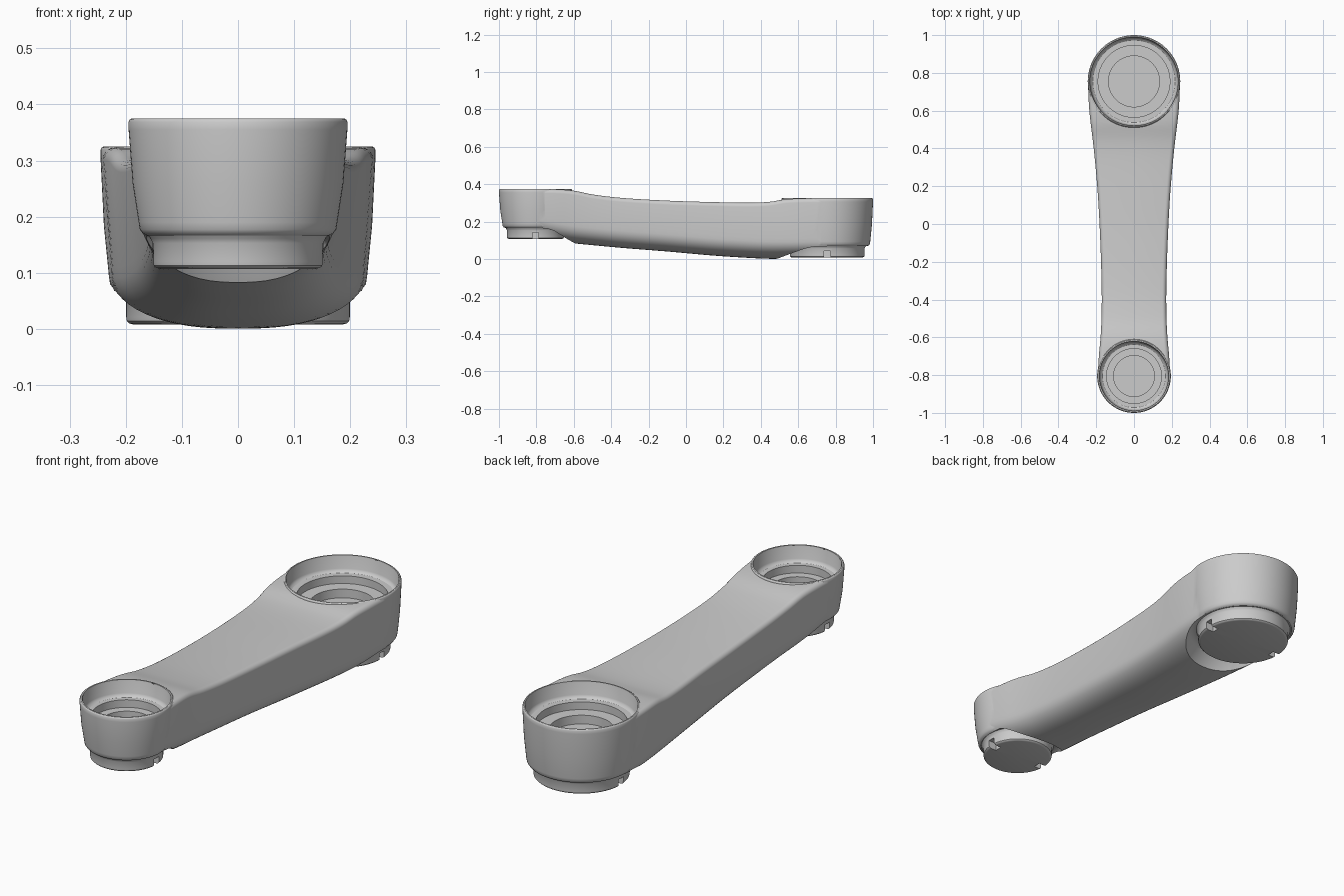
import bpy, bmesh, math

if "Cube" in bpy.data.objects:
    bpy.data.objects.remove(bpy.data.objects["Cube"])

grey = bpy.data.materials.new("light grey")
grey.diffuse_color = (0.6, 0.6, 0.6, 1)
grey.use_nodes = True
grey.node_tree.nodes["Principled BSDF"].inputs["Base Color"].default_value = grey.diffuse_color


def finish(name, bm):
    bmesh.ops.remove_doubles(bm, verts=bm.verts, dist=1e-6)
    bmesh.ops.recalc_face_normals(bm, faces=bm.faces)
    me = bpy.data.meshes.new(name)
    bm.to_mesh(me)
    bm.free()
    me.materials.append(grey)
    ob = bpy.data.objects.new(name, me)
    bpy.context.collection.objects.link(ob)
    return ob


def skin(bm, rings, closed):
    """Bridge rings of vertices with quads."""
    n = len(rings[0])
    count = len(rings) if closed else len(rings) - 1
    for i in range(count):
        a, b = rings[i], rings[(i + 1) % len(rings)]
        for j in range(n):
            k = (j + 1) % n
            bm.faces.new((a[j], a[k], b[k], b[j]))


def lathe(name, profile, y, seg=96):
    """Solid of revolution about a vertical axis at (0, y); ends are capped."""
    bm = bmesh.new()
    rings = [[bm.verts.new((r * math.cos(2 * math.pi * i / seg),
                            y + r * math.sin(2 * math.pi * i / seg), z))
              for i in range(seg)] for r, z in profile]
    skin(bm, rings, False)
    bm.faces.new(rings[0])
    bm.faces.new(rings[-1])
    return finish(name, bm)


def box(name, loc, size):
    bm = bmesh.new()
    bmesh.ops.create_cube(bm, size=1)
    for v in bm.verts:
        v.co = [l + c * s for l, c, s in zip(loc, v.co, size)]
    return finish(name, bm)


def boolean(ob, other, op):
    m = ob.modifiers.new("bool", "BOOLEAN")
    m.operation, m.object, m.solver = op, other, "EXACT"
    bpy.context.view_layer.objects.active = ob
    bpy.ops.object.modifier_apply(modifier=m.name)
    bpy.data.objects.remove(other)


def smooth(ob):
    bpy.ops.object.select_all(action="DESELECT")
    ob.select_set(True)
    bpy.context.view_layer.objects.active = ob
    bpy.ops.object.shade_smooth_by_angle(angle=math.radians(32))


# Arm stations: y, half width, top z, bottom z
stations = [(-0.805, .192, .374, .12), (-0.70, .186, .373, .10), (-0.60, .177, .365, .084),
            (-0.50, .172, .345, .074), (-0.35, .171, .327, .06), (-0.10, .178, .312, .04),
            (0.15, .191, .304, .018), (0.35, .208, .301, .005), (0.45, .219, .306, .001),
            (0.53, .229, .319, 0), (0.62, .238, .3235, 0), (0.755, .244, .324, 0)]


def sample(y):
    """Smooth interpolation of the stations."""
    i = max(k for k in range(len(stations) - 1) if stations[k][0] <= y + 1e-9)
    p = stations
    h = p[i + 1][0] - p[i][0]
    t = (y - p[i][0]) / h

    def slope(k, c):
        a, b = p[max(k - 1, 0)], p[min(k + 1, len(p) - 1)]
        return (b[c] - a[c]) / (b[0] - a[0])
    return [(2*t**3 - 3*t*t + 1) * p[i][c] + (t**3 - 2*t*t + t) * h * slope(i, c)
            + (3*t*t - 2*t**3) * p[i + 1][c] + (t**3 - t*t) * h * slope(i + 1, c)
            for c in (1, 2, 3)]


def section(w, zt, zb):
    """Bowed belly, nearly upright sides, rounded top corners."""
    half = []
    for k in range(15):
        a = math.pi / 2 * k / 14
        half.append((.94 * w * math.sin(a) ** .8,
                     zb + .11 - .11 * max(math.cos(a), 0) ** .8))
    r = .022
    for k in range(6):
        a = math.pi / 2 * k / 5
        half.append((w - r + r * math.cos(a), zt - r + r * math.sin(a)))
    half.append((0, zt))
    return half + [(-x, z) for x, z in half[-2:0:-1]]


# Arm body
bm = bmesh.new()
rings, N = [], 60
for i in range(N + 1):
    y = -0.805 + 1.56 * i / N
    rings.append([bm.verts.new((x, y, z)) for x, z in section(*sample(y))])
skin(bm, rings, False)
bm.faces.new(rings[0])
bm.faces.new(rings[-1])
arm = finish("arm_body", bm)

# Joint ends: centre y, top radius, bottom radius, bottom z, top z,
#             cap radius, cap bottom z, recess radii, clearance flare
joints = [("large", .755, .245, .230, .068, .325, .200, .008, (.233, .190, .135), .235, .278),
          ("small", -.805, .195, .177, .165, .375, .152, .107, (.182, .145, .108), .181, .212)]
E = .001  # tiny radius at the axis
for name, y, rt, rb, zb, zt, rc, zc, rec, f0, f1 in joints:
    # Tapered housing with softened rims
    housing = lathe(name + "_housing", [
        (E, zb), (rb - .018, zb), (rb - .008, zb + .004), (rb - .002, zb + .012), (rb, zb + .025),
        (rb + .6 * (rt - rb), zb + .45 * (zt - zb)), (rt, zt - .02), (rt, zt - .006),
        (rt - .002, zt - .002), (rt - .005, zt), (E, zt)], y)
    boolean(arm, housing, "UNION")

for name, y, rt, rb, zb, zt, rc, zc, rec, f0, f1 in joints:
    # Stepped recess from above
    a, b, c = rec
    boolean(arm, lathe("recess_cutter", [
        (E, zt + .05), (a + .002, zt + .05), (a + .002, zt - .003), (a, zt - .008),
        (a - .003, zt - .06), (a - .008, zt - .07), (a - .016, zt - .075), (b, zt - .075),
        (b, zt - .11), (c, zt - .11), (c, zt - .15), (E, zt - .15)], y), "DIFFERENCE")
    # Flared clearance around the cap from below
    boolean(arm, lathe("clearance_cutter", [
        (E, zb + .002), (f0 - .022, zb + .002), (f0 - .005, zb - .003), (f0 + .006, zb - .014),
        (f1 - .01, zb - .055), (f1 + .012, zb - .1), (E, zb - .1)], y), "DIFFERENCE")
    # Bottom cap with two side notches
    cap = lathe(name + "_cap", [
        (E, zc), (rc - .012, zc), (rc - .005, zc + .002), (rc - .001, zc + .006), (rc, zc + .013),
        (rc, zb - .012), (rc + .004, zb - .004), (rc + .01, zb + .004), (E, zb + .004)], y)
    for s in (-1, 1):
        boolean(cap, box("notch_cutter", (s * rc, y, zc + .01), (.08, .034, .05)), "DIFFERENCE")
    smooth(cap)

smooth(arm)
